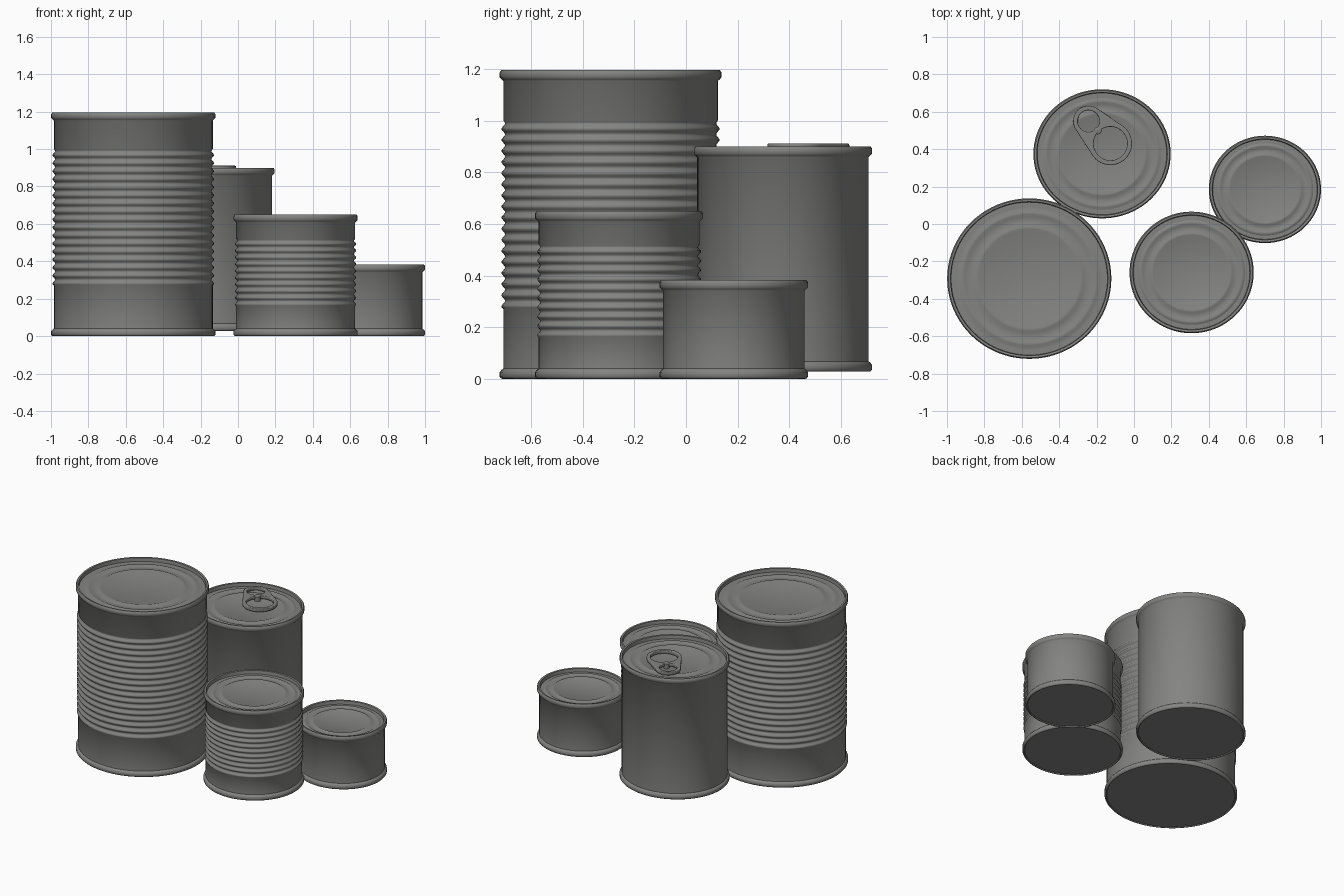
import bpy, bmesh, math
from mathutils import Vector

if "Cube" in bpy.data.objects:
    bpy.data.objects.remove(bpy.data.objects["Cube"])

tin = bpy.data.materials.new("tin_grey")
tin.diffuse_color = (0.23, 0.23, 0.225, 1)
tin.use_nodes = True
tin.node_tree.nodes["Principled BSDF"].inputs["Base Color"].default_value = tin.diffuse_color
SEG = 80


def finish(ob, angle=50):
    ob.data.materials.clear()
    ob.data.materials.append(tin)
    bpy.ops.object.select_all(action='DESELECT')
    ob.select_set(True)
    bpy.context.view_layer.objects.active = ob
    bpy.ops.object.shade_smooth_by_angle(angle=math.radians(angle))


def bead(r, z0, z1):
    """Rolled seam profile, bottom to top, on the outside of the can."""
    h = z1 - z0
    return [(r - 0.006, z0), (r, z0 + 0.2 * h), (r, z0 + 0.75 * h), (r - 0.006, z1)]


def lathe(name, profile, centre, ry_ratio):
    """Spin an (r, z) profile; the y radius is scaled by ry_ratio."""
    bm = bmesh.new()
    rings = []
    for r, z in profile:
        if r < 1e-5:
            rings.append([bm.verts.new((0, 0, z))] * SEG)
        else:
            rings.append([bm.verts.new((r * math.cos(2 * math.pi * i / SEG),
                                        r * ry_ratio * math.sin(2 * math.pi * i / SEG), z))
                          for i in range(SEG)])
    for a, b in zip(rings, rings[1:]):
        for i in range(SEG):
            j = (i + 1) % SEG
            quad = list(dict.fromkeys((a[i], a[j], b[j], b[i])))
            bm.faces.new(quad)
    bmesh.ops.recalc_face_normals(bm, faces=bm.faces)
    me = bpy.data.meshes.new(name)
    bm.to_mesh(me)
    bm.free()
    ob = bpy.data.objects.new(name, me)
    ob.location = (centre[0], centre[1], 0)
    bpy.context.collection.objects.link(ob)
    finish(ob)
    return ob


def can(name, centre, rx, ry, z0, z1, ribs=None):
    body = rx - 0.014
    # flat base and lower seam
    p = [(0, z0 + 0.006), (rx - 0.016, z0 + 0.006), (rx - 0.012, z0)]
    p += bead(rx, z0 + 0.001, z0 + 0.034) + [(body, z0 + 0.04)]
    # corrugated band
    if ribs:
        lo, hi, n, depth = ribs
        steps = n * 6
        for i in range(steps + 1):
            wave = math.sin(2 * math.pi * n * i / steps)
            p.append((body + depth * wave, lo + (hi - lo) * i / steps))
    # upper seam and sunken lid with pressed rings
    p += [(body, z1 - 0.042)] + bead(rx, z1 - 0.035, z1)
    inner, lid = rx - 0.018, z1 - 0.026
    p += [(inner, z1 - 0.002), (inner - 0.003, lid), (inner - 0.03, lid)]
    for k, dz in ((0.86, 0.0), (0.83, 0.006), (0.80, 0.006), (0.77, 0.0),
                  (0.68, 0.0), (0.65, 0.006), (0.62, 0.006), (0.58, 0.0)):
        p.append((rx * k, lid + dz))
    p.append((0, lid))
    return lathe(name, p, centre, ry / rx)


can("large_ribbed_can", (-0.56, -0.292), 0.439, 0.429, 0.0, 1.195, (0.27, 1.0, 17, 0.007))
can("pull_tab_can", (-0.171, 0.375), 0.367, 0.345, 0.028, 0.90)
can("medium_ribbed_can", (0.308, -0.259), 0.332, 0.325, 0.0, 0.65, (0.16, 0.52, 10, 0.006))
can("small_can", (0.70, 0.185), 0.30, 0.287, 0.0, 0.383)

# Pull tab: hull of two circles with two finger holes
A, B = Vector((-0.243, 0.550)), Vector((-0.126, 0.430))
RA, RB = 0.082, 0.115
d = B - A
base = math.atan2(d.y, d.x)
spread = math.acos((RA - RB) / d.length)


def arc(c, r, a0, a1, n):
    return [(c.x + r * math.cos(a0 + (a1 - a0) * i / n),
             c.y + r * math.sin(a0 + (a1 - a0) * i / n)) for i in range(n + 1)]


outline = arc(B, RB, base - spread, base + spread, 28)
outline += arc(A, RA, base + spread, base + 2 * math.pi - spread, 28)
loops = [outline,
         arc(A, 0.058, 0, 2 * math.pi, 32)[:-1],
         arc(B, 0.090, 0, 2 * math.pi, 36)[:-1]]
cu = bpy.data.curves.new("pull_tab", 'CURVE')
cu.dimensions = '2D'
cu.fill_mode = 'BOTH'
cu.extrude = 0.007
cu.bevel_depth = 0.005
cu.bevel_resolution = 2
cu.offset = -0.005
for pts in loops:
    s = cu.splines.new('POLY')
    s.points.add(len(pts) - 1)
    for q, (x, y) in zip(s.points, pts):
        q.co = (x, y, 0, 1)
    s.use_cyclic_u = True
tab = bpy.data.objects.new("pull_tab", cu)
tab.location.z = 0.899
bpy.context.collection.objects.link(tab)
bpy.ops.object.select_all(action='DESELECT')
tab.select_set(True)
bpy.context.view_layer.objects.active = tab
bpy.ops.object.convert(target='MESH')
finish(bpy.context.view_layer.objects.active, 40)

# Rivet holding the tab to the lid
rivet_at = A.lerp(B, 0.42)
lathe("tab_rivet", [(0, 0.87), (0.02, 0.87), (0.02, 0.908), (0.015, 0.912), (0, 0.912)], rivet_at, 1)
